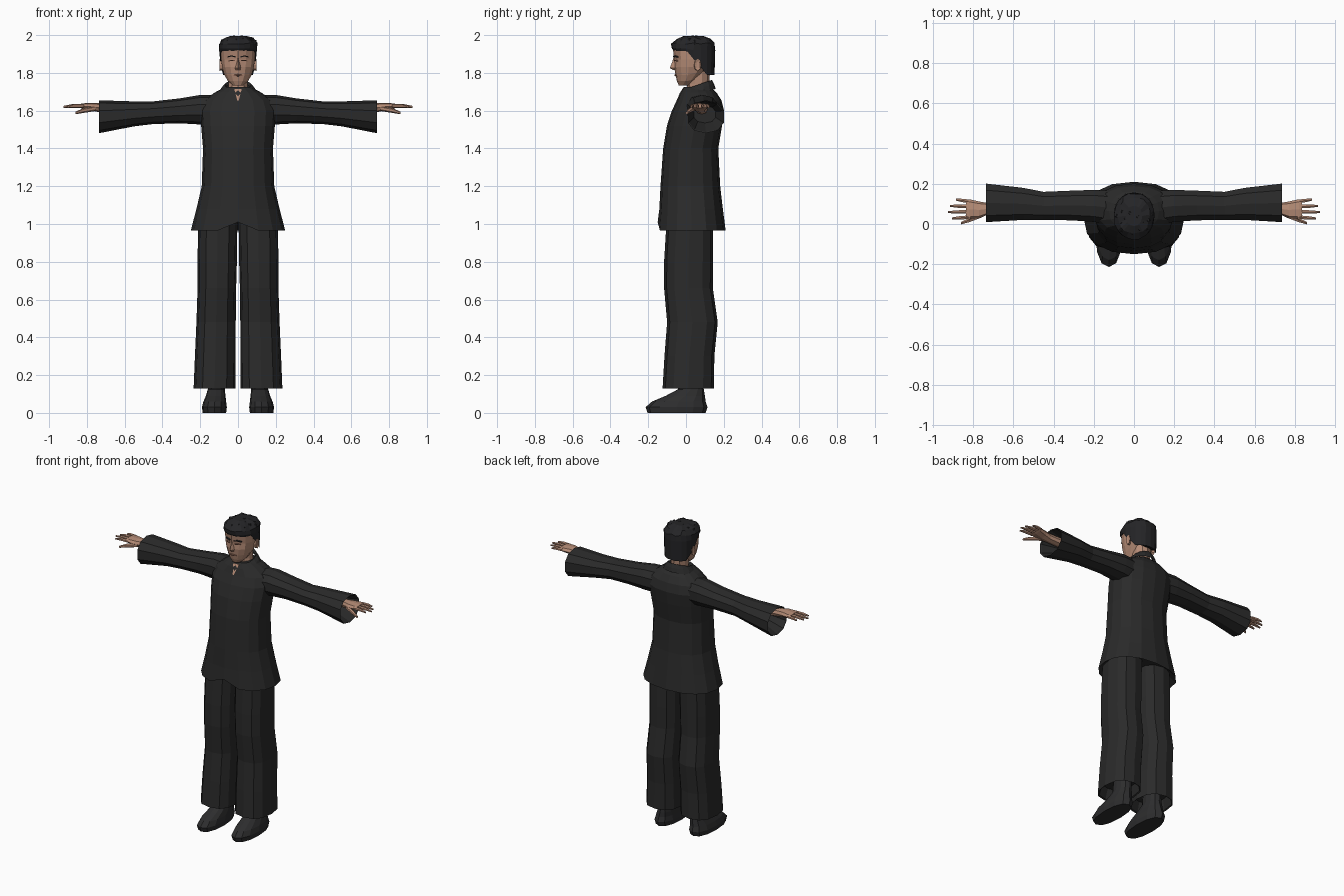
import bpy, bmesh, math, random
from mathutils import Vector

random.seed(4)


def material(name, rgb):
    m = bpy.data.materials.new(name)
    m.diffuse_color = (*rgb, 1)
    return m


CLOTH = material("charcoal cloth", (0.023, 0.023, 0.023))
LEATHER = material("shoe black", (0.026, 0.026, 0.027))
HAIR = material("black hair", (0.018, 0.018, 0.020))
SKIN = material("skin", (0.46, 0.26, 0.18))
LIP = material("dark skin", (0.27, 0.13, 0.09))


def spow(v, e):
    return math.copysign(abs(v) ** (2 / e), v)


def ring(center, ra, rb, n, axis="z", e=2.0):
    """Rounded outline around a centre, first point at the front (or bottom)."""
    pts = []
    for i in range(n):
        t = -math.pi / 2 + 2 * math.pi * i / n
        a, b = ra * spow(math.cos(t), e), rb * spow(math.sin(t), e)
        off = (a, b, 0) if axis == "z" else (0, a, b)
        pts.append(Vector(center) + Vector(off))
    return pts


def loft(name, rings, mat, mirror=False, caps=(True, True), skip=()):
    bm = bmesh.new()
    rows = [[bm.verts.new(p) for p in r] for r in rings]
    n = len(rows[0])
    for lo, hi in zip(rows, rows[1:]):
        for i in range(n):
            if i not in skip:
                j = (i + 1) % n
                bm.faces.new((lo[i], lo[j], hi[j], hi[i]))
    if caps[0]:
        bm.faces.new(rows[0][::-1])
    if caps[1]:
        bm.faces.new(rows[-1])
    bmesh.ops.recalc_face_normals(bm, faces=bm.faces)
    me = bpy.data.meshes.new(name)
    bm.to_mesh(me)
    bm.free()
    ob = bpy.data.objects.new(name, me)
    bpy.context.collection.objects.link(ob)
    me.materials.append(mat)
    if mirror:
        ob.modifiers.new("mirror", "MIRROR").use_mirror_merge = False
    return ob


def upright(rows, n, e=2.0):
    return [ring((cx, cy, z), rx, ry, n, "z", e) for z, cx, cy, rx, ry in rows]


def sideways(rows, n, e=2.0):
    return [ring((x, cy, cz), ry, rz, n, "x", e) for x, cy, cz, ry, rz in rows]


# Jacket body with a folded-in hem and a small front notch
body = upright([
    (1.01, 0, .03, .19, .14), (.965, 0, .03, .25, .18), (1.08, 0, .027, .22, .168),
    (1.2, 0, .023, .192, .158), (1.4, 0, .025, .185, .146), (1.52, 0, .045, .195, .146),
    (1.6, 0, .063, .2, .138), (1.655, 0, .07, .18, .118), (1.695, 0, .065, .125, .097),
    (1.725, 0, .058, .07, .07)], 16, 2.3)
body[1][0].z = 1.01
loft("jacket_body", body, CLOTH)

# Wide sleeves with hollow cuffs
loft("sleeve", sideways([
    (.12, .08, 1.603, .088, .08), (.2, .09, 1.605, .083, .078), (.31, .092, 1.599, .077, .066),
    (.45, .09, 1.589, .073, .06), (.55, .1, 1.583, .083, .066), (.735, .105, 1.568, .1, .087),
    (.73, .105, 1.568, .094, .081), (.62, .1, 1.58, .06, .045)], 10, 2.3), CLOTH, True)

# Fold-over collar, open at the front and higher at the back
collar = []
for z, cy, rx, ry, tilt in [(1.692, .055, .108, .102, .22), (1.715, .057, .092, .092, .28),
                            (1.737, .062, .07, .076, .34), (1.725, .062, .062, .068, .3)]:
    r = ring((0, cy, z), rx, ry, 16)
    for p in r:
        p.z += tilt * (p.y - cy)
    collar.append(r)
for r in collar:
    r[1].x *= .45
    r[15].x *= .45
loft("collar", collar, CLOTH, caps=(False, False), skip=(0, 15))

# Bare throat showing in the collar opening
loft("throat", [[Vector((-.02, y, 1.715)), Vector((.02, y, 1.715)), Vector((.004, y - .03, 1.655)),
                 Vector((-.004, y - .03, 1.655))] for y in (-.012, -.02)], SKIN)

# Trouser legs with hollow hems
loft("trouser_leg", upright([
    (1.03, .107, .02, .104, .122), (.8, .11, .014, .104, .13), (.66, .112, .013, .102, .129),
    (.48, .116, .034, .104, .134), (.3, .12, .018, .108, .132), (.13, .124, .012, .111, .136),
    (.135, .124, .012, .104, .128), (.2, .122, .014, .09, .11)], 12, 2.5), CLOTH, True)

# Shoes
loft("shoe", upright([
    (0, .125, -.05, .062, .154), (.03, .125, -.05, .066, .164), (.06, .123, -.038, .06, .142),
    (.09, .118, -.004, .052, .104), (.125, .115, .026, .045, .068), (.21, .113, .03, .044, .062)],
    12, 2.3), LEATHER, True)

# Neck and head
loft("neck", upright([(1.66, 0, .06, .062, .066), (1.74, 0, .065, .052, .057),
                      (1.84, 0, .07, .055, .06)], 10), SKIN)
head = upright([
    (1.733, 0, -.01, .028, .028), (1.757, 0, .012, .055, .06), (1.79, 0, .034, .074, .09),
    (1.83, 0, .04, .086, .102), (1.87, 0, .043, .091, .107), (1.92, 0, .042, .092, .11),
    (1.965, 0, .045, .08, .09)], 14, 2.2)
for r in head[:3]:  # jaw rises toward the back
    for p in r:
        p.z += max(0, p.y - .02) * .35
for i in (1, 13):  # eye sockets
    head[4][i].y += .01
loft("head", head, SKIN)

# Nose, brows, lips
loft("nose", [[Vector((-w, y, z)), Vector((0, t, z)), Vector((w, y, z))] for w, y, t, z in
              [(.014, -.055, -.068, 1.815), (.017, -.055, -.086, 1.826), (.01, -.055, -.074, 1.855),
               (.006, -.055, -.066, 1.88)]], SKIN)
loft("brow", [[Vector((x, y + d, z + h)) for d, h in ((-.004, 0), (.006, 0), (.006, .006), (-.004, .006))]
              for x, y, z in ((.014, -.064, 1.882), (.035, -.06, 1.887), (.056, -.047, 1.881))], HAIR, True)
loft("eye", [[Vector((x, y + d, z + h)) for d, h in ((-.004, 0), (.005, 0), (.005, .005), (-.004, .005))]
             for x, y, z in ((.017, -.06, 1.862), (.034, -.055, 1.863), (.049, -.045, 1.861))], LIP, True)
loft("lips", sideways([(-.024, -.05, 1.786, .005, .003), (0, -.057, 1.788, .006, .006),
                       (.024, -.05, 1.786, .005, .003)], 6), LIP)

# Ears
loft("ear", sideways([(.08, .055, 1.84, .014, .026), (.098, .062, 1.843, .018, .032),
                      (.094, .065, 1.843, .01, .02)], 8), SKIN, True)

# Hair cap: fringe high in front, low at the nape, with a tufted crown
hair = upright([(1.86, 0, .042, .095, .106), (1.92, 0, .04, .1, .115), (1.955, 0, .04, .098, .115),
                (1.982, 0, .042, .078, .092), (1.996, 0, .04, .04, .05)], 20, 2.2)
for p in hair[0]:
    p.z = 1.915 if p.y < .01 else 1.87 if p.y < .06 else 1.83 if p.y < .09 else 1.79
    if p.y > .09:
        p.y += .003
for p in hair[1]:
    if p.y < .01:
        p.z = 1.93
for r in hair[2:4]:
    for p in r:
        p += Vector([random.uniform(-.006, .006) for _ in range(3)])
loft("hair", hair, HAIR)
for i in range(22):
    a, d = i * 2.4, .085 * math.sqrt((i + 1) / 22)
    c = Vector((d * math.cos(a), .04 + d * 1.1 * math.sin(a), 1.992 - 3.6 * d * d))
    loft("hair_tuft", [ring(c - Vector((0, 0, .015)), .02, .02, 5),
                       ring(c + Vector((d * .08 * math.cos(a), -.004, .007)), .006, .007, 5)], HAIR)

# Hands: wrist and palm, four fingers, thumb
loft("palm", sideways([(.6, .085, 1.605, .03, .025), (.73, .075, 1.615, .03, .024),
                       (.77, .07, 1.62, .042, .021), (.82, .073, 1.624, .05, .015),
                       (.835, .075, 1.625, .047, .011)], 8, 2.4), SKIN, True)


def digit(name, start, end, r):
    s, e = Vector(start), Vector(end)
    mid = s.lerp(e, .6)
    mid.z += .003
    loft(name, [ring(p, r * k, r * k, 6, "x") for p, k in ((s, 1), (mid, .9), (e, .5))], SKIN, True)


for y, tip_y, tip in [(.034, .028, .905), (.061, .059, .925), (.087, .09, .915), (.112, .121, .885)]:
    digit("finger", (.815, y, 1.624), (tip, tip_y, 1.62), .0105)
digit("thumb", (.755, .045, 1.612), (.86, .004, 1.588), .014)
